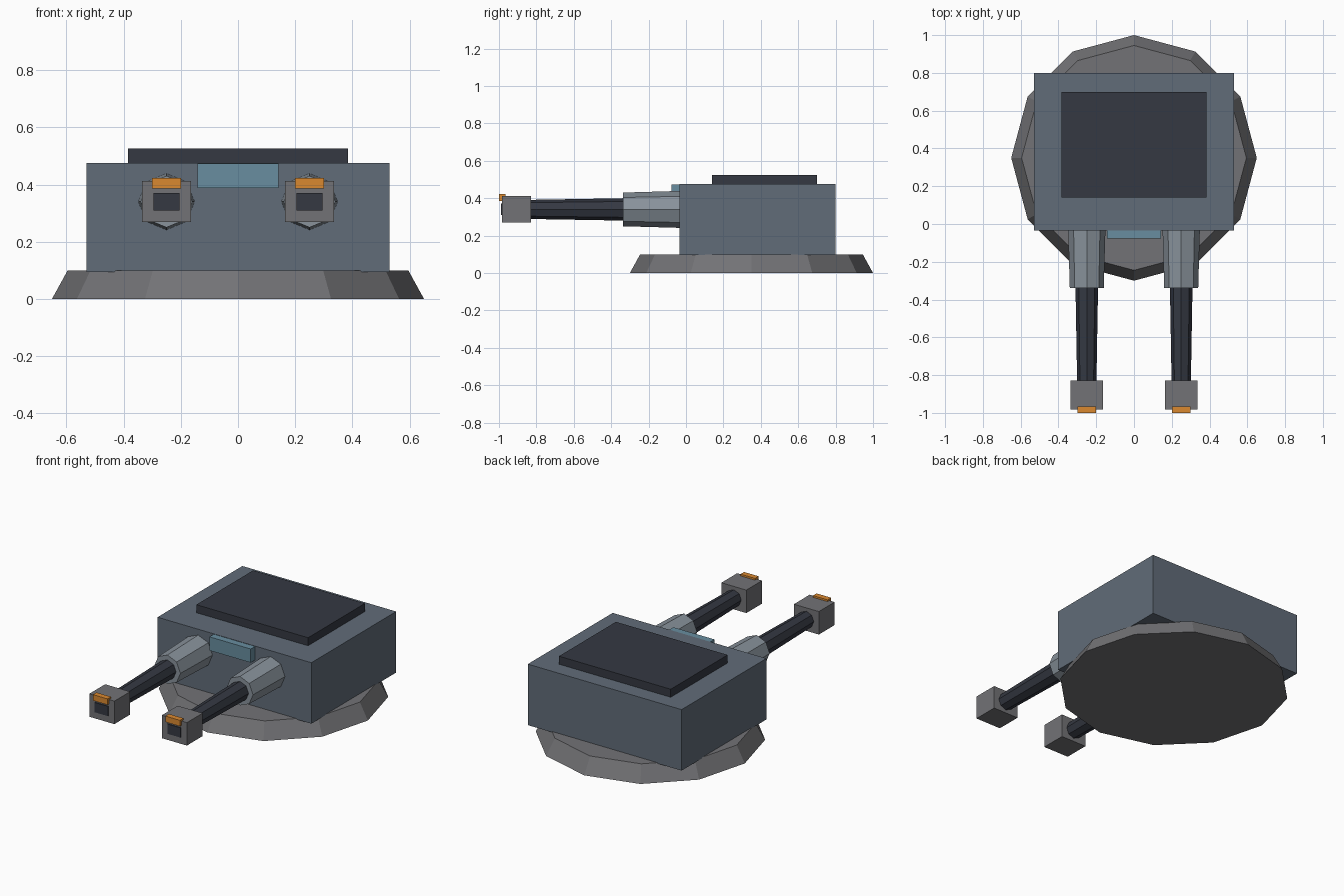
import bpy, bmesh, math
from mathutils import Matrix, Vector

if "Cube" in bpy.data.objects:
    bpy.data.objects.remove(bpy.data.objects["Cube"])


def material(name, rgb):
    m = bpy.data.materials.new(name)
    m.diffuse_color = (*rgb, 1)
    m.use_nodes = True
    m.node_tree.nodes["Principled BSDF"].inputs["Base Color"].default_value = m.diffuse_color
    return m


HULL = material("hull_blue_grey", (0.12, 0.15, 0.19))
DARK = material("dark_slate", (0.035, 0.04, 0.055))
STEEL = material("light_steel", (0.25, 0.29, 0.33))
GLASS = material("visor_blue", (0.14, 0.27, 0.35))
ORANGE = material("orange_mark", (0.70, 0.25, 0.03))
GREY = material("warm_grey", (0.17, 0.17, 0.18))


def finish(bm, name, mat):
    mesh = bpy.data.meshes.new(name)
    bm.to_mesh(mesh)
    bm.free()
    mesh.materials.append(mat)
    ob = bpy.data.objects.new(name, mesh)
    bpy.context.collection.objects.link(ob)
    return ob


def box(name, mat, x, y, z):
    """Box from (min, max) pairs on each axis."""
    lo, hi = Vector((x[0], y[0], z[0])), Vector((x[1], y[1], z[1]))
    bm = bmesh.new()
    bmesh.ops.create_cube(bm, size=1, matrix=Matrix.Translation((lo + hi) / 2)
                          @ Matrix.Diagonal((*(hi - lo), 1)))
    return finish(bm, name, mat)


def frustum(name, mat, sides, start, end, r1, r2):
    """Tapered prism running from start to end."""
    a, b = Vector(start), Vector(end)
    turn = Matrix.Rotation(math.radians(90), 4, 'X') if a.y != b.y else Matrix()
    bm = bmesh.new()
    bmesh.ops.create_cone(bm, cap_ends=True, segments=sides, radius1=r1, radius2=r2,
                          depth=(b - a).length,
                          matrix=Matrix.Translation((a + b) / 2) @ turn)
    return finish(bm, name, mat)


# Turret ring and housing
frustum("base_ring", GREY, 12, (0, 0.35, 0), (0, 0.35, 0.10), 0.65, 0.595)
box("housing", HULL, (-0.53, 0.53), (-0.035, 0.80), (0.095, 0.475))
box("roof_plate", DARK, (-0.385, 0.385), (0.14, 0.70), (0.47, 0.525))
box("visor", GLASS, (-0.142, 0.142), (-0.078, -0.02), (0.388, 0.473))

# Twin guns
Z = 0.34
for side, s in (("left", -1), ("right", 1)):
    cx = 0.25 * s
    frustum(f"{side}_sleeve", STEEL, 8, (cx, -0.02, Z), (cx, -0.338, Z), 0.099, 0.09)
    frustum(f"{side}_barrel", DARK, 8, (cx, -0.32, Z), (cx, -0.84, Z), 0.06, 0.051)
    box(f"{side}_muzzle", GREY, (cx - 0.086, cx + 0.086), (-0.983, -0.828), (0.269, 0.412))
    box(f"{side}_bore", DARK, (cx - 0.045, cx + 0.045), (-0.989, -0.96), (0.31, 0.371))
    box(f"{side}_sight_mark", ORANGE, (cx - 0.05, cx + 0.05), (-1.0, -0.965), (0.386, 0.423))
